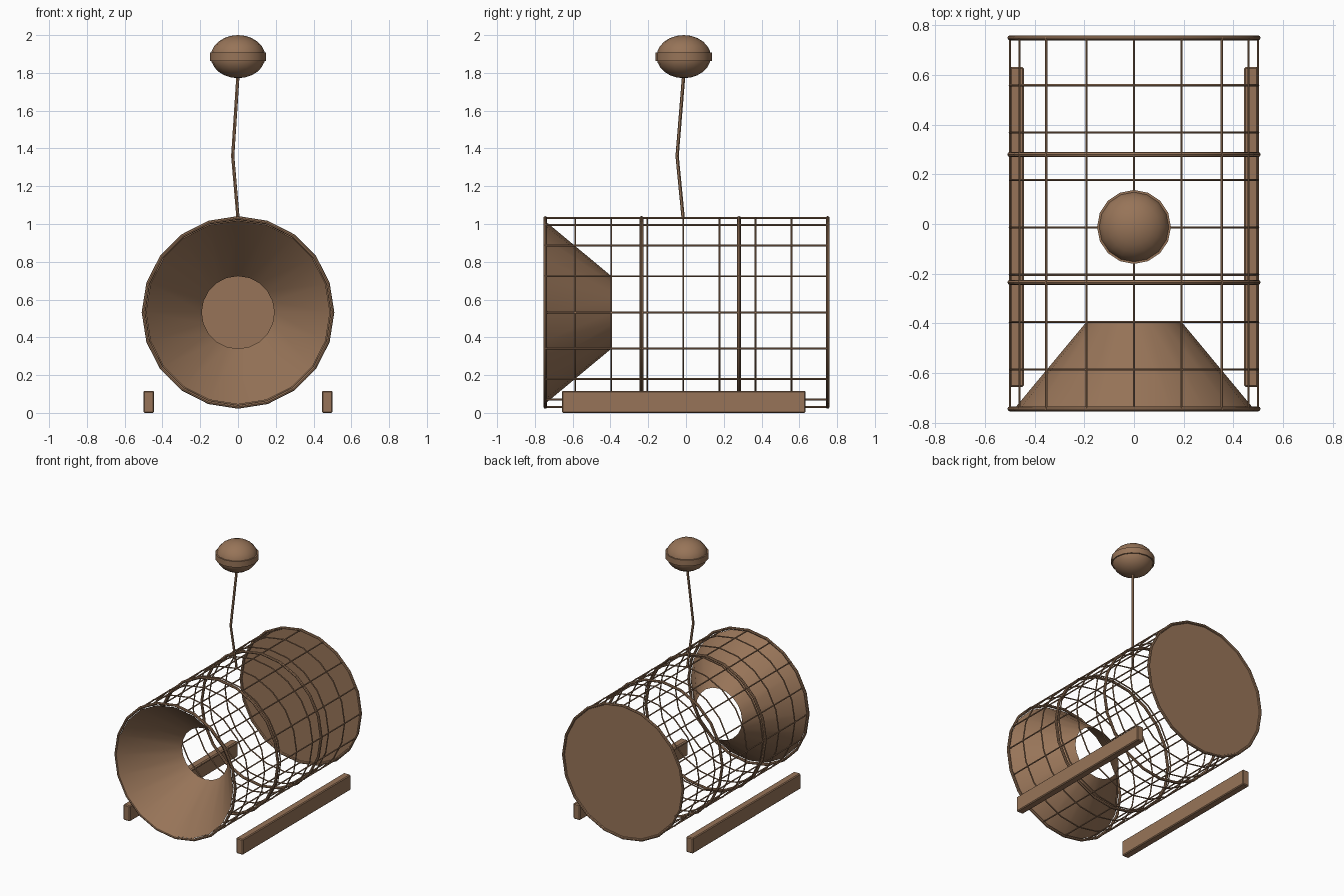
import bpy, bmesh, math
from mathutils import Vector

if "Cube" in bpy.data.objects:
    bpy.data.objects.remove(bpy.data.objects["Cube"])

CZ, R = 0.532, 0.5          # cage axis height and radius
YC = -0.012                 # centre of runners, float and line

wood = bpy.data.materials.new("warm_brown")
wood.diffuse_color = (0.31, 0.175, 0.098, 1)
wood.use_nodes = True
wood.node_tree.nodes["Principled BSDF"].inputs["Base Color"].default_value = wood.diffuse_color


def finish(ob, name, smooth=True):
    ob.name = name
    ob.data.name = name
    ob.data.materials.clear()
    ob.data.materials.append(wood)
    if smooth:
        bpy.ops.object.select_all(action='DESELECT')
        ob.select_set(True)
        bpy.context.view_layer.objects.active = ob
        bpy.ops.object.shade_smooth_by_angle(angle=math.radians(40))
    return ob


def hoop(name, y, minor, sides):
    bpy.ops.mesh.primitive_torus_add(
        location=(0, y, CZ), rotation=(math.pi / 2, 0, 0), major_radius=R,
        minor_radius=minor, major_segments=20, minor_segments=sides)
    return finish(bpy.context.object, name)


def loft(name, rings, sides=20):
    """Surface through circles given as (radius, y) around the cage axis."""
    bm = bmesh.new()
    loops = [[bm.verts.new((r * math.cos(2 * math.pi * i / sides), y,
                            CZ + r * math.sin(2 * math.pi * i / sides)))
              for i in range(sides)] for r, y in rings]
    for a, b in zip(loops, loops[1:]):
        for i in range(sides):
            j = (i + 1) % sides
            bm.faces.new((a[i], a[j], b[j], b[i]))
    if len(loops) == 1:
        bm.faces.new(loops[0])
    bm.normal_update()
    me = bpy.data.meshes.new(name)
    bm.to_mesh(me)
    bm.free()
    ob = bpy.data.objects.new(name, me)
    bpy.context.collection.objects.link(ob)
    return finish(ob, name)


# Heavy frame hoops
for y in (-0.745, -0.235, 0.28, 0.75):
    hoop("frame_hoop", y, 0.01, 8)

# Thin netting hoops
for k in range(7):
    hoop("net_hoop", -0.586 + 0.1908 * k, 0.005, 6)

# Lengthwise netting bars
for i in range(16):
    a = 2 * math.pi * i / 16
    bpy.ops.mesh.primitive_cylinder_add(
        vertices=6, radius=0.005, depth=1.5, rotation=(math.pi / 2, 0, 0),
        location=(R * math.cos(a), 0, CZ + R * math.sin(a)))
    finish(bpy.context.object, "net_bar")

# Entrance funnel and back panel
loft("entrance_funnel", [(0.487, -0.75), (0.192, -0.395)])
loft("back_panel", [(R, 0.75)])

# Runners under both sides
for s in (-1, 1):
    bpy.ops.mesh.primitive_cube_add(size=1, location=(s * 0.472, YC, 0.0585))
    ob = bpy.context.object
    ob.scale = (0.056, 1.29, 0.117)
    bpy.ops.object.transform_apply(location=False, rotation=False, scale=True)
    bev = ob.modifiers.new("soft_edges", 'BEVEL')
    bev.width = 0.006
    bev.segments = 1
    finish(ob, "runner", smooth=False)

# Bent line up to the float
pts = [Vector((0, YC - 0.003, CZ + R)), Vector((-0.028, YC - 0.035, 1.36)),
       Vector((0, YC, 1.79))]
cu = bpy.data.curves.new("float_line", 'CURVE')
cu.dimensions = '3D'
cu.bevel_depth = 0.009
cu.bevel_resolution = 1
cu.use_fill_caps = True
sp = cu.splines.new('POLY')
sp.points.add(len(pts) - 1)
for p, co in zip(sp.points, pts):
    p.co = (*co, 1)
line = bpy.data.objects.new("float_line", cu)
bpy.context.collection.objects.link(line)
bpy.ops.object.select_all(action='DESELECT')
line.select_set(True)
bpy.context.view_layer.objects.active = line
bpy.ops.object.convert(target='MESH')
finish(bpy.context.object, "float_line")

# Squashed float with a band round its middle
bpy.ops.mesh.primitive_uv_sphere_add(segments=16, ring_count=12, radius=1,
                                     location=(0, YC, 1.886))
ob = bpy.context.object
ob.scale = (0.144, 0.144, 0.114)
bpy.ops.object.transform_apply(location=False, rotation=False, scale=True)
finish(ob, "float")
bpy.ops.mesh.primitive_cylinder_add(vertices=16, radius=0.149, depth=0.045,
                                    location=(0, YC, 1.886))
finish(bpy.context.object, "float_band")
